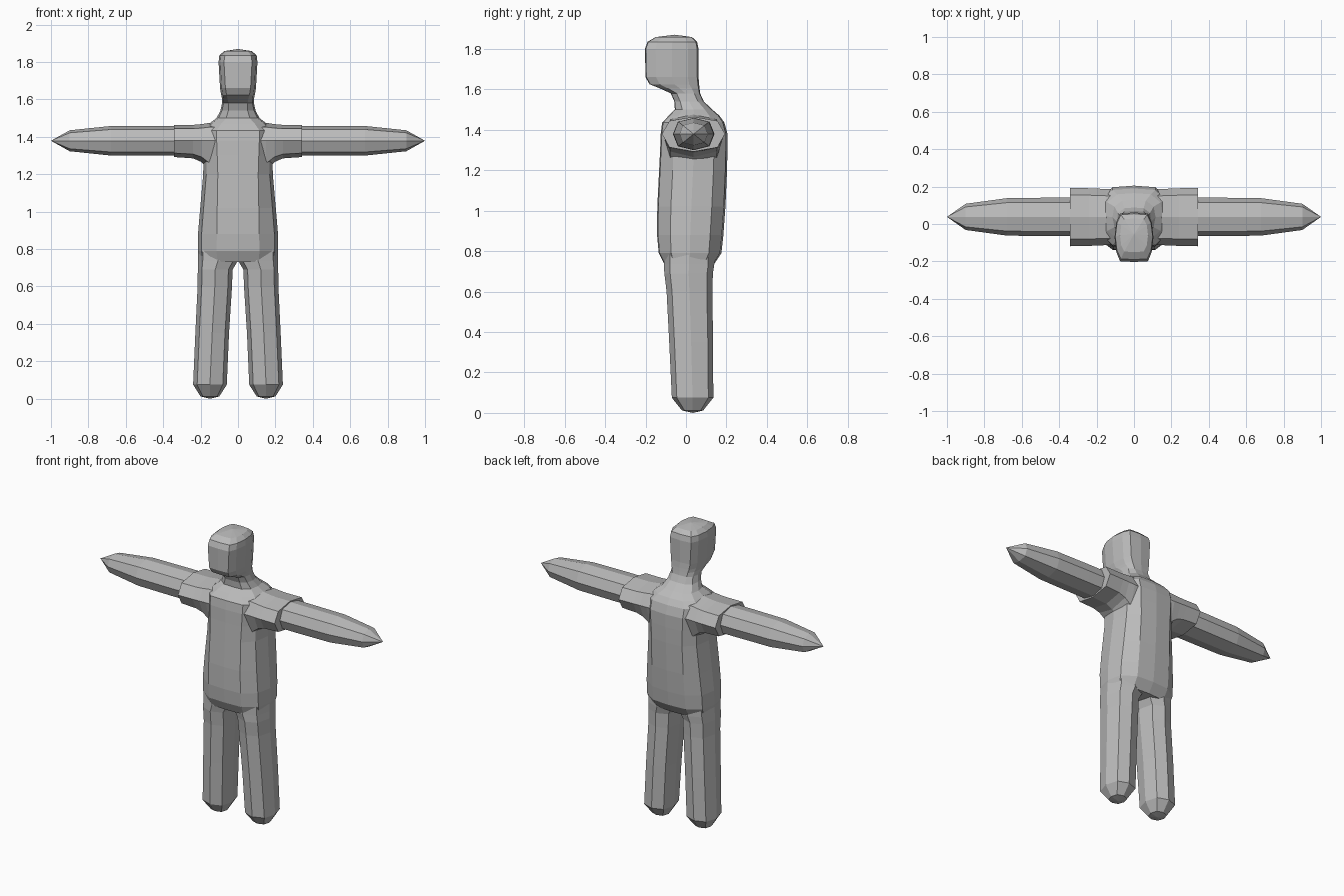
import bpy
import bmesh
import math
from mathutils import Vector

grey = bpy.data.materials.new("neutral grey")
grey.diffuse_color = (0.5, 0.5, 0.5, 1)


def loft(name, rings, tips=(None, None)):
    """Skin a list of equal-length rings; each end is closed flat or to a tip."""
    bm = bmesh.new()
    loops = [[bm.verts.new(p) for p in ring] for ring in rings]
    n = len(loops[0])
    for a, b in zip(loops, loops[1:]):
        for i in range(n):
            j = (i + 1) % n
            bm.faces.new((a[i], a[j], b[j], b[i]))
    for loop, tip in zip((loops[0], loops[-1]), tips):
        if tip is None:
            bm.faces.new(loop)
        else:
            t = bm.verts.new(tip)
            for i in range(n):
                bm.faces.new((loop[i], loop[(i + 1) % n], t))
    bmesh.ops.recalc_face_normals(bm, faces=bm.faces)
    mesh = bpy.data.meshes.new(name)
    bm.to_mesh(mesh)
    bm.free()
    mesh.materials.append(grey)
    obj = bpy.data.objects.new(name, mesh)
    bpy.context.collection.objects.link(obj)
    return obj


def body_ring(z, w, front, back, flat=0.58):
    """Horizontal ring: flat front and back panels with chamfered sides."""
    c, h = (front + back) / 2, (back - front) / 2
    half = [(0, -1), (flat, -0.97), (0.91, -0.6), (1, 0), (0.91, 0.6), (flat, 0.95), (0, 1)]
    pts = half + [(-x, y) for x, y in half[-2:0:-1]]
    return [Vector((x * w, c + y * h, z)) for x, y in pts]


def octagon(diag=0.75):
    return [(math.cos(k * math.pi / 4) * (1 if k % 2 == 0 else diag / 0.7071),
             math.sin(k * math.pi / 4) * (1 if k % 2 == 0 else diag / 0.7071)) for k in range(8)]


# Torso, neck and head in one skin: z, half width, front y, back y, panel share
profile = [
    (0.73, 0.205, -0.105, 0.135, 0.55), (0.79, 0.215, -0.135, 0.175, 0.53),
    (0.88, 0.214, -0.143, 0.185, 0.53), (1.02, 0.202, -0.142, 0.195, 0.55),
    (1.20, 0.186, -0.133, 0.203, 0.58), (1.30, 0.185, -0.128, 0.205, 0.6),
    (1.38, 0.19, -0.125, 0.205, 0.6), (1.435, 0.19, -0.118, 0.19, 0.6),
    (1.47, 0.155, -0.085, 0.165, 0.58), (1.50, 0.115, -0.055, 0.13, 0.55),
    (1.54, 0.094, -0.058, 0.088, 0.55), (1.58, 0.085, -0.075, 0.07, 0.6),
    (1.605, 0.086, -0.13, 0.067, 0.65), (1.625, 0.09, -0.18, 0.065, 0.68),
    (1.66, 0.096, -0.2, 0.062, 0.7), (1.80, 0.104, -0.203, 0.062, 0.72),
    (1.835, 0.1, -0.19, 0.055, 0.7), (1.858, 0.075, -0.15, 0.03, 0.7),
]
loft("torso_and_head", [body_ring(*p) for p in profile], (None, (0, -0.055, 1.87)))

# Shoulders: x, half depth, bottom z, top z
spans = [(0.0, 0.15, 1.24, 1.465), (0.15, 0.15, 1.22, 1.475), (0.195, 0.152, 1.265, 1.468),
         (0.24, 0.154, 1.285, 1.464), (0.342, 0.156, 1.292, 1.464)]
for side, sx in (("left", 1), ("right", -1)):
    rings = []
    for x, ry, lo, hi in spans:
        mid = 1.38
        rings.append([Vector((sx * x, 0.037 + ry * u, mid + v * (hi - mid if v > 0 else mid - lo)))
                      for u, v in octagon(0.76)])
    loft(side + "_shoulder", rings)

    # Arm: x, half depth, half height
    arm = [(0.30, 0.103, 0.08), (0.45, 0.103, 0.08), (0.68, 0.1, 0.079), (0.90, 0.07, 0.056)]
    rings = [[Vector((sx * x, 0.038 + ry * u, 1.379 + rz * v)) for u, v in octagon(0.76)]
             for x, ry, rz in arm]
    loft(side + "_arm", rings, (None, (sx, 0.038, 1.379)))

    # Leg: z, centre x, half width, front y, back y
    leg = [(0.012, 0.15, 0.05, -0.02, 0.085), (0.075, 0.15, 0.09, -0.07, 0.135),
           (0.35, 0.138, 0.09, -0.083, 0.134), (0.60, 0.124, 0.092, -0.096, 0.13),
           (0.69, 0.122, 0.093, -0.107, 0.133), (0.735, 0.108, 0.106, -0.11, 0.14),
           (0.80, 0.108, 0.104, -0.11, 0.14)]
    rings = [[Vector((sx * (cx + rx * u), (f + b) / 2 + (b - f) / 2 * v, z))
              for u, v in octagon(0.76)] for z, cx, rx, f, b in leg]
    loft(side + "_leg", rings, ((sx * 0.15, 0.035, 0), None))
